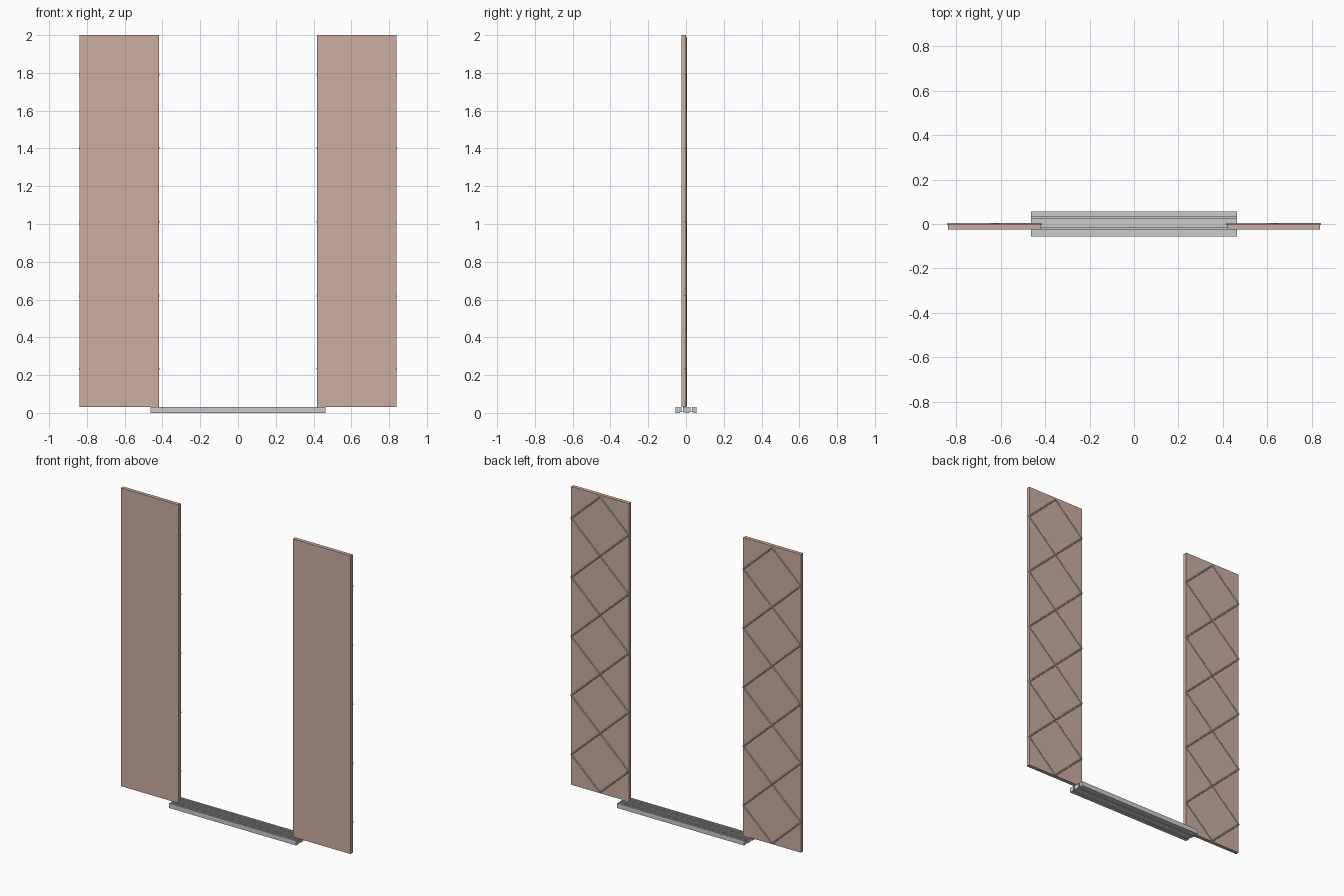
import bpy, bmesh, math
from mathutils import Vector

if "Cube" in bpy.data.objects:
    bpy.data.objects.remove(bpy.data.objects["Cube"])


def material(name, rgb):
    m = bpy.data.materials.new(name)
    m.diffuse_color = (*rgb, 1)
    m.use_nodes = True
    m.node_tree.nodes["Principled BSDF"].inputs["Base Color"].default_value = m.diffuse_color
    return m


copper = material("copper", (0.60, 0.42, 0.35))
wire = material("pale_wire", (0.55, 0.54, 0.43))


def finish(name, bm, mat=None):
    bmesh.ops.recalc_face_normals(bm, faces=bm.faces)
    me = bpy.data.meshes.new(name)
    bm.to_mesh(me)
    bm.free()
    ob = bpy.data.objects.new(name, me)
    bpy.context.collection.objects.link(ob)
    if mat:
        me.materials.append(mat)
    return ob


def add_box(bm, x0, x1, y0, y1, z0, z1):
    vs = bmesh.ops.create_cube(bm, size=1)["verts"]
    for v in vs:
        v.co = Vector((x1 if v.co.x > 0 else x0, y1 if v.co.y > 0 else y0, z1 if v.co.z > 0 else z0))


def add_rod(bm, a, b, r):
    d = b - a
    vs = bmesh.ops.create_cone(bm, cap_ends=True, segments=8, radius1=r, radius2=r, depth=d.length)["verts"]
    rot = d.to_track_quat('Z', 'Y').to_matrix()
    for v in vs:
        v.co = rot @ v.co + (a + b) / 2


X0, X1, Z0, Z1 = 0.418, 0.838, 0.032, 2.0
CELL, FIRST, ROD = 0.39, 0.037, 0.005

for side, label in ((-1, "left"), (1, "right")):
    # flat door panel
    bm = bmesh.new()
    add_box(bm, *sorted((side * X0, side * X1)), -0.024, 0, Z0, Z1)
    finish(label + "_door_panel", bm, copper)

    # crossed stiffening rods on the back face: two mirrored zigzags forming diamonds
    bm = bmesh.new()
    mid, half = side * (X0 + X1) / 2, (X1 - X0) / 2
    for i in range(5):
        z = FIRST + i * CELL
        for s in (-1, 1):
            edge = Vector((mid + s * half, 0, z + CELL / 2))
            add_rod(bm, Vector((mid, 0, z)), edge, ROD)
            add_rod(bm, edge, Vector((mid, 0, z + CELL)), ROD)
    finish(label + "_lattice", bm, wire)


# sill: extruded section with ribbed treads and two guide slots
def tread(y0, y1, n):
    step = (y1 - y0) / (2 * n - 1)
    pts = []
    for i in range(n):
        a = y0 + 2 * i * step
        pts += [(a, TOP), (a + step, TOP)]
        if i < n - 1:
            pts += [(a + step, TOP - 0.003), (a + 2 * step, TOP - 0.003)]
    return pts


TOP, W, L = 0.031, 0.056, 0.464
SLOTS = ((-0.024, -0.016), (0.024, 0.032))
profile = [(-W, 0)]
start = -W
for (a, b), n in zip(SLOTS, (4, 5)):
    profile += tread(start, a, n) + [(a, 0.008), (b, 0.008)]
    start = b
profile += tread(start, W, 3) + [(W, 0)]
# shallow underside channels
for c in (0.028, -0.02):
    profile += [(c + 0.012, 0), (c + 0.012, 0.004), (c - 0.012, 0.004), (c - 0.012, 0)]

bm = bmesh.new()
face = bm.faces.new([bm.verts.new((-L, y, z)) for y, z in profile])
ext = bmesh.ops.extrude_face_region(bm, geom=[face], use_keep_orig=True)
for g in ext["geom"]:
    if isinstance(g, bmesh.types.BMVert):
        g.co.x = L
finish("sill_track", bm)
